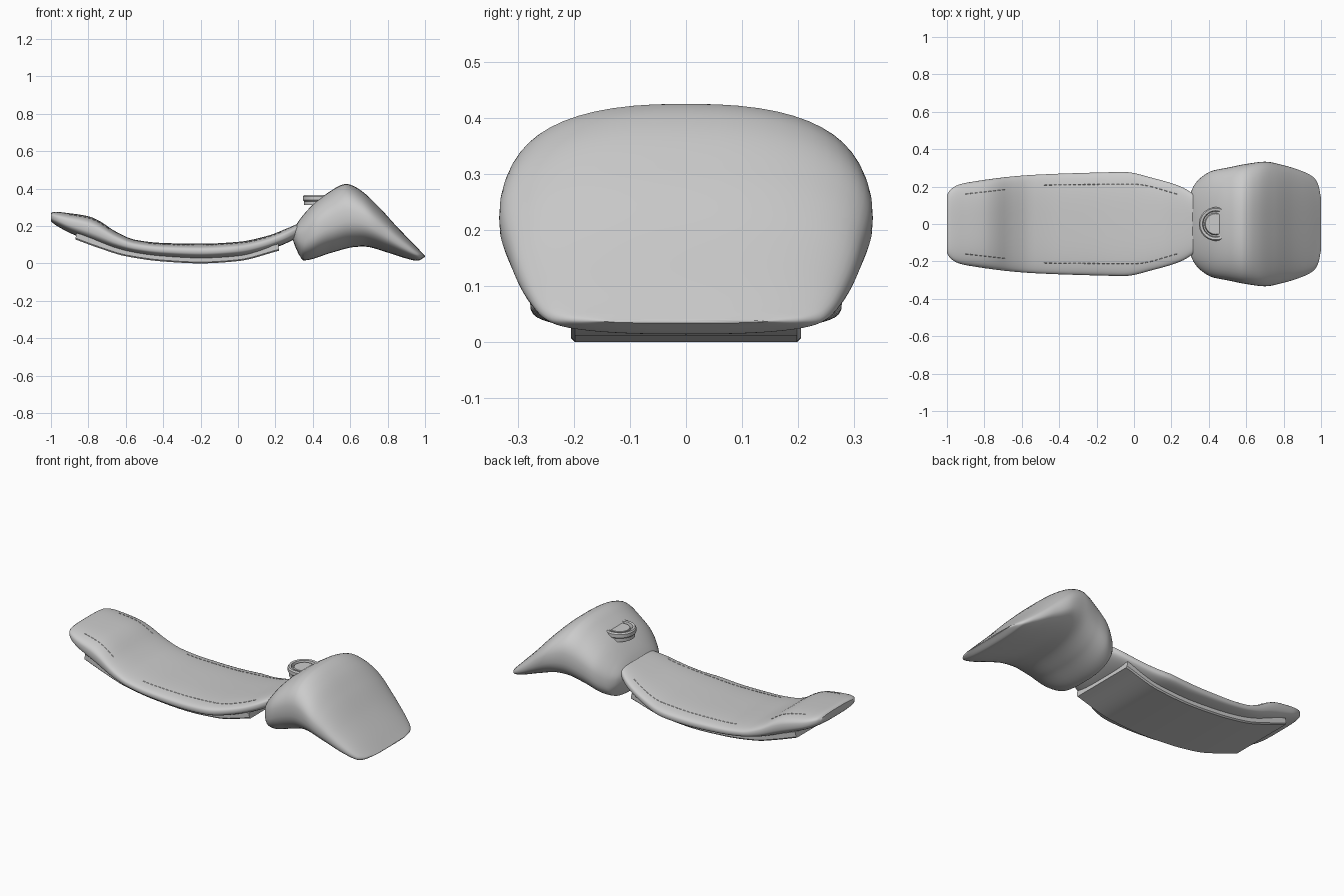
import bpy, bmesh, math
from mathutils import Vector

cube = bpy.data.objects.get("Cube")
if cube:
    bpy.data.objects.remove(cube)

grey = bpy.data.materials.new("light grey")
grey.use_nodes = True
colour = (0.6, 0.6, 0.6, 1)
grey.diffuse_color = colour
grey.node_tree.nodes["Principled BSDF"].inputs["Base Color"].default_value = colour


def sample(points, x):
    """Smooth monotone curve through (x, value) points."""
    n = len(points)
    slopes = [(b[1] - a[1]) / (b[0] - a[0]) for a, b in zip(points, points[1:])]

    def tangent(i):
        if i == 0 or i == n - 1:
            return slopes[min(i, n - 2)]
        a, b = slopes[i - 1], slopes[i]
        return 0 if a * b <= 0 else 2 * a * b / (a + b)

    i = 0
    while i < n - 2 and x > points[i + 1][0]:
        i += 1
    (x0, v0), (x1, v1) = points[i], points[i + 1]
    h = x1 - x0
    t = min(max((x - x0) / h, 0), 1)
    return ((1 + 2 * t) * (1 - t) ** 2 * v0 + t * (1 - t) ** 2 * h * tangent(i)
            + t * t * (3 - 2 * t) * v1 + t * t * (t - 1) * h * tangent(i + 1))


def finish(name, bm, angle):
    bmesh.ops.recalc_face_normals(bm, faces=bm.faces)
    mesh = bpy.data.meshes.new(name)
    bm.to_mesh(mesh)
    bm.free()
    mesh.materials.append(grey)
    obj = bpy.data.objects.new(name, mesh)
    bpy.context.collection.objects.link(obj)
    bpy.ops.object.select_all(action='DESELECT')
    obj.select_set(True)
    bpy.context.view_layer.objects.active = obj
    bpy.ops.object.shade_smooth_by_angle(angle=math.radians(angle))
    return obj


def skin(bm, rings, caps=True):
    for a, b in zip(rings, rings[1:]):
        for i in range(len(a)):
            j = (i + 1) % len(a)
            bm.faces.new((a[i], a[j], b[j], b[i]))
    if caps:
        bm.faces.new(rings[0])
        bm.faces.new(rings[-1])


def power(v, p):
    return math.copysign(abs(v) ** p, v)


def loft(name, top, bottom, width, exponent, angle, steps=70, sides=56):
    """Body made of rounded cross-sections, with closer ones near the ends."""
    bm = bmesh.new()
    rings = []
    x0, x1 = top[0][0], top[-1][0]
    for s in range(steps + 1):
        x = x0 + (x1 - x0) * (1 - math.cos(math.pi * s / steps)) / 2
        hi, lo, w = sample(top, x), sample(bottom, x), sample(width, x)
        ring = []
        for k in range(sides):
            a = 2 * math.pi * k / sides
            ring.append(bm.verts.new((x, w * power(math.cos(a), 2 / exponent),
                        (hi + lo) / 2 + (hi - lo) / 2 * power(math.sin(a), 2 / exponent))))
        rings.append(ring)
    skin(bm, rings)
    return finish(name, bm, angle)


# Seat cushion with raised rear hump
seat_top = [(-1, .268), (-.985, .276), (-.9, .268), (-.8, .252), (-.75, .232), (-.65, .168),
            (-.55, .126), (-.4, .109), (-.2, .105), (0, .115), (.15, .145), (.25, .182), (.36, .23)]
seat_bottom = [(-1, .225), (-.98, .208), (-.87, .15), (-.6, .06), (-.4, .032), (-.2, .022),
               (0, .033), (.22, .092), (.36, .16)]
seat_width = [(-1, .155), (-.985, .18), (-.95, .205), (-.9, .22), (-.55, .262), (-.2, .275),
              (-.05, .278), (.1, .246), (.25, .2), (.31, .165), (.36, .12)]
loft("seat_cushion", seat_top, seat_bottom, seat_width, 3, 50)

# Fuel tank with drooping nose
tank_top = [(.295, .15), (.3, .18), (.315, .212), (.36, .272), (.42, .332), (.5, .39), (.55, .418),
            (.58, .425), (.61, .417), (.66, .388), (.75, .305), (.85, .196), (.95, .093), (1, .04)]
tank_bottom = [(.295, .12), (.31, .08), (.33, .04), (.35, .016), (.5, .057), (.62, .087), (.67, .09),
               (.8, .058), (.9, .026), (.96, .014), (1, .034)]
tank_width = [(.295, .13), (.305, .17), (.32, .205), (.36, .25), (.42, .285), (.5, .301),
              (.6, .321), (.7, .333), (.8, .314), (.9, .282), (.96, .25), (.985, .21), (1, .14)]
loft("fuel_tank", tank_top, tank_bottom, tank_width, 2.5, 60, steps=90)

# Base plate curving under the seat
base_bottom = [(-.87, .128), (-.75, .084), (-.6, .038), (-.4, .01), (-.2, 0), (0, .012), (.22, .068)]
bm = bmesh.new()
rings = []
for s in range(41):
    x = -.87 + 1.09 * s / 40
    z = sample(base_bottom, x)
    slope = (sample(base_bottom, x + .01) - sample(base_bottom, x - .01)) / .02
    up = Vector((-slope, 0, 1)).normalized() * .036
    p = Vector((x, 0, z))
    corners = [p + Vector((0, y, 0)) + up * f
               for y, f in ((-.198, 0), (.198, 0), (.205, .2), (.205, 1), (-.205, 1), (-.205, .2))]
    rings.append([bm.verts.new(c) for c in corners])
skin(bm, rings)
finish("seat_base", bm, 35)

# Filler cap, partly sunk into the tank
cap_profile = [(.001, .36), (.055, .36), (.06, .346), (.067, .346), (.071, .364), (.084, .366),
               (.09, .358), (.09, .338), (.084, .332), (.084, .312), (.001, .312)]
bm = bmesh.new()
rings = []
for r, z in cap_profile:
    rings.append([bm.verts.new((.437 + r * math.cos(2 * math.pi * k / 40),
                                r * math.sin(2 * math.pi * k / 40), z)) for k in range(40)])
skin(bm, rings)
finish("filler_cap", bm, 35)

# Seam stitches along both sides of the seat top
seam = [(-.9, .16), (-.68, .185), (-.48, .208), (0, .212), (.25, .155)]


def seat_surface(x, y):
    hi, lo, w = (sample(c, x) for c in (seat_top, seat_bottom, seat_width))
    return Vector((x, y, (hi + lo) / 2 + (hi - lo) / 2 * (1 - abs(y / w) ** 3) ** (1 / 3)))


bm = bmesh.new()
for side in (-1, 1):
    for first, last, count in ((-.9, -.68, 9), (-.48, .24, 28)):
        step = (last - first) / count
        for i in range(count):
            x = first + i * step
            ends = []
            for px in (x, x + step * .6):
                p = seat_surface(px, side * sample(seam, px))
                ends.append([bm.verts.new(p + Vector((0, dy, dz)))
                             for dy, dz in ((-.004, -.003), (0, .002), (.004, -.003))])
            skin(bm, ends)
finish("seat_stitches", bm, 30)
